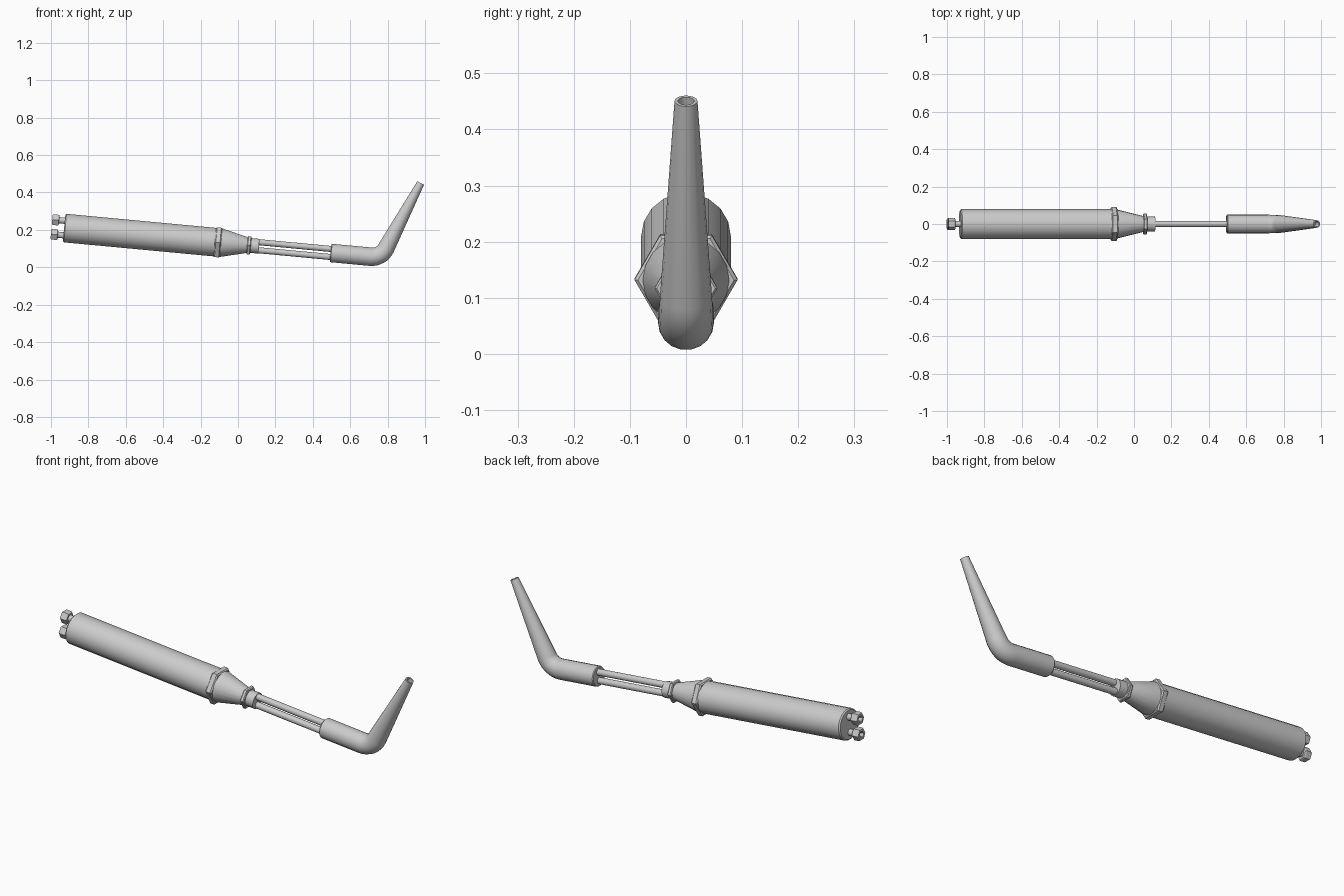
import bpy, bmesh
from math import sin, cos, tan, pi, radians
from mathutils import Vector

if "Cube" in bpy.data.objects:
    bpy.data.objects.remove(bpy.data.objects["Cube"], do_unlink=True)

TILT = radians(5.35)      # the whole tool leans down toward its nozzle
AXIS_HEIGHT = 0.123

grey = bpy.data.materials.new("plain grey")
grey.use_nodes = True
grey.diffuse_color = (0.6, 0.6, 0.6, 1)
grey.node_tree.nodes["Principled BSDF"].inputs["Base Color"].default_value = (0.6, 0.6, 0.6, 1)


def sweep(name, sections, sides, squash=1.0):
    """Skin rings given as (x, z, angle, radius) in the tool's own frame; cap both ends."""
    bm = bmesh.new()
    rings = []
    for x, z, angle, radius in sections:
        up = Vector((-sin(angle), 0, cos(angle)))
        ring = []
        for i in range(sides):
            a = 2 * pi * i / sides
            p = Vector((x, 0, z)) + up * radius * squash * sin(a)
            p.y += radius * cos(a)
            ring.append(bm.verts.new(p))
        rings.append(ring)
    for a, b in zip(rings, rings[1:]):
        for i in range(sides):
            j = (i + 1) % sides
            bm.faces.new((a[i], a[j], b[j], b[i]))
    bm.faces.new(rings[0])
    bm.faces.new(rings[-1])
    bmesh.ops.recalc_face_normals(bm, faces=bm.faces)
    mesh = bpy.data.meshes.new(name)
    bm.to_mesh(mesh)
    bm.free()
    mesh.materials.append(grey)
    ob = bpy.data.objects.new(name, mesh)
    ob.location.z = AXIS_HEIGHT
    ob.rotation_euler.y = TILT
    bpy.context.collection.objects.link(ob)
    bpy.ops.object.select_all(action='DESELECT')
    ob.select_set(True)
    bpy.context.view_layer.objects.active = ob
    bpy.ops.object.shade_smooth_by_angle(angle=radians(32))
    return ob


def turned(name, profile, sides, z=0.0, squash=1.0):
    """Straight part from (x, radius) pairs."""
    return sweep(name, [(x, z, 0, r) for x, r in profile], sides, squash)


def hex_nut(name, x0, x1, radius, chamfer, z=0.0):
    turned(name, [(x0, radius * 0.93), (x0 + chamfer, radius),
                  (x1 - chamfer, radius), (x1, radius * 0.93)], 6, z)


# Handle and front fittings
turned("handle", [(-0.934, 0.074), (-0.928, 0.08), (-0.11, 0.08)], 18, squash=0.97)
hex_nut("collar_nut", -0.125, -0.091, 0.092, 0.006)
turned("front_cone", [(-0.1, 0.077), (-0.088, 0.077), (0.052, 0.042)], 18)
hex_nut("small_nut", 0.049, 0.069, 0.056, 0.004)
turned("tube_socket", [(0.06, 0.04), (0.112, 0.04)], 18)

# Paired tubes and rear hose connectors, one above the other
for side, sign in (("upper", 1), ("lower", -1)):
    turned(side + "_tube", [(0.1, 0.0165), (0.52, 0.0165)], 14, sign * 0.0215)
    z = sign * 0.039
    turned(side + "_connector_neck", [(-0.97, 0.017), (-0.92, 0.017)], 14, z)
    turned(side + "_connector_nut",
           [(-0.98, 0.015), (-1.001, 0.016), (-1.001, 0.029), (-0.996, 0.033),
            (-0.969, 0.033), (-0.964, 0.029)], 6, z)

# Bent, tapering nozzle with an open tip
corner, turn, reach, fillet = 0.768, radians(67.4), 0.452, 0.055
bend_radius = fillet / tan(turn / 2)
sections = [(0.497, 0, 0, 0.047), (0.501, 0, 0, 0.05)]
steps = 8
for i in range(steps + 1):
    a = turn * i / steps
    sections.append((corner - fillet + bend_radius * sin(a),
                     bend_radius * (1 - cos(a)), a, 0.05 - 0.0035 * i / steps))
for d, r in ((reach, 0.0205), (reach, 0.0145), (reach - 0.04, 0.0145)):
    sections.append((corner + d * cos(turn), d * sin(turn), turn, r))
sweep("nozzle", sections, 18)
